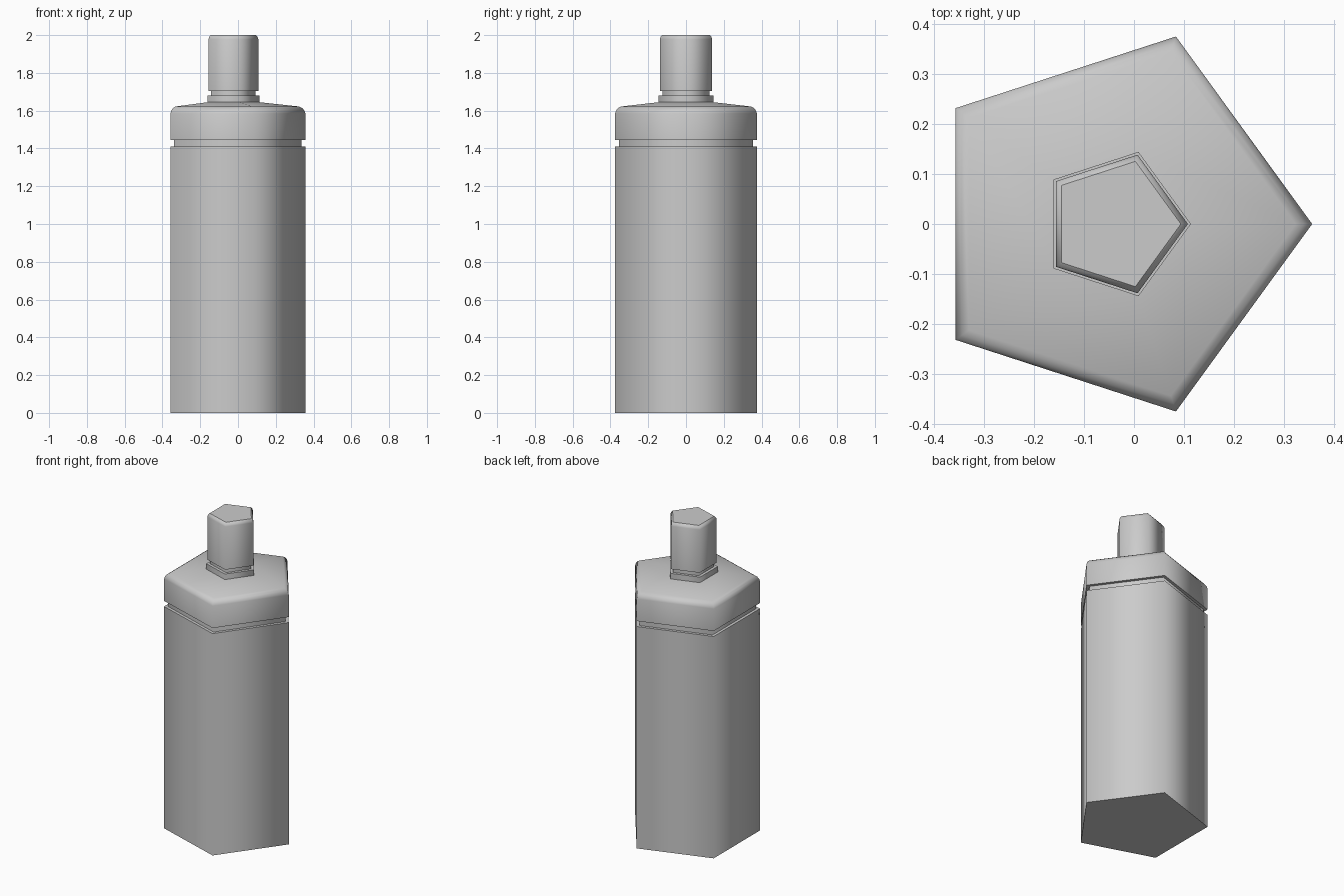
import bpy
import bmesh
from math import cos, sin, radians, tau

SIDES = 5
CENTRE_X = -0.038

# Start without the default cube
cube = bpy.data.objects.get("Cube")
if cube:
    bpy.data.objects.remove(cube, do_unlink=True)

# One plain grey for the whole bottle
grey = bpy.data.materials.new("plain_grey")
grey.use_nodes = True
colour = (0.6, 0.6, 0.6, 1)
grey.diffuse_color = colour
grey.node_tree.nodes["Principled BSDF"].inputs["Base Color"].default_value = colour


def prism(name, profile):
    """Closed pentagonal solid through (corner radius, height) rings."""
    bm = bmesh.new()
    rings = []
    for radius, z in profile:
        angles = [tau * i / SIDES for i in range(SIDES)]
        rings.append([bm.verts.new((CENTRE_X + radius * cos(a), radius * sin(a), z))
                      for a in angles])
    for low, high in zip(rings, rings[1:]):
        for i in range(SIDES):
            j = (i + 1) % SIDES
            bm.faces.new((low[i], low[j], high[j], high[i])).smooth = True
    # Flat end faces with crisp rims
    for end in (rings[0][::-1], rings[-1]):
        face = bm.faces.new(end)
        for edge in face.edges:
            edge.smooth = False
    # Crisp steps, soft vertical corners
    for edge in bm.edges:
        if edge.calc_face_angle(0) > radians(80):
            edge.smooth = False
    mesh = bpy.data.meshes.new(name)
    bm.to_mesh(mesh)
    bm.free()
    mesh.materials.append(grey)
    obj = bpy.data.objects.new(name, mesh)
    bpy.context.collection.objects.link(obj)
    return obj


# Tall container and the recessed seam above it
prism("bottle_body", [(0.395, 0), (0.395, 1.41)])
prism("seam_groove", [(0.373, 1.41), (0.373, 1.445)])

# Shoulder with rounded rim and shallow sloping top
prism("shoulder_cap", [(0.395, 1.445), (0.395, 1.585), (0.39, 1.6),
                       (0.379, 1.613), (0.362, 1.622), (0.15, 1.645)])

# Nozzle stack
prism("nozzle_collar", [(0.152, 1.64), (0.152, 1.68)])
prism("nozzle_neck", [(0.131, 1.68), (0.131, 1.705)])
prism("nozzle", [(0.146, 1.705), (0.146, 1.978), (0.142, 1.99), (0.132, 2)])
